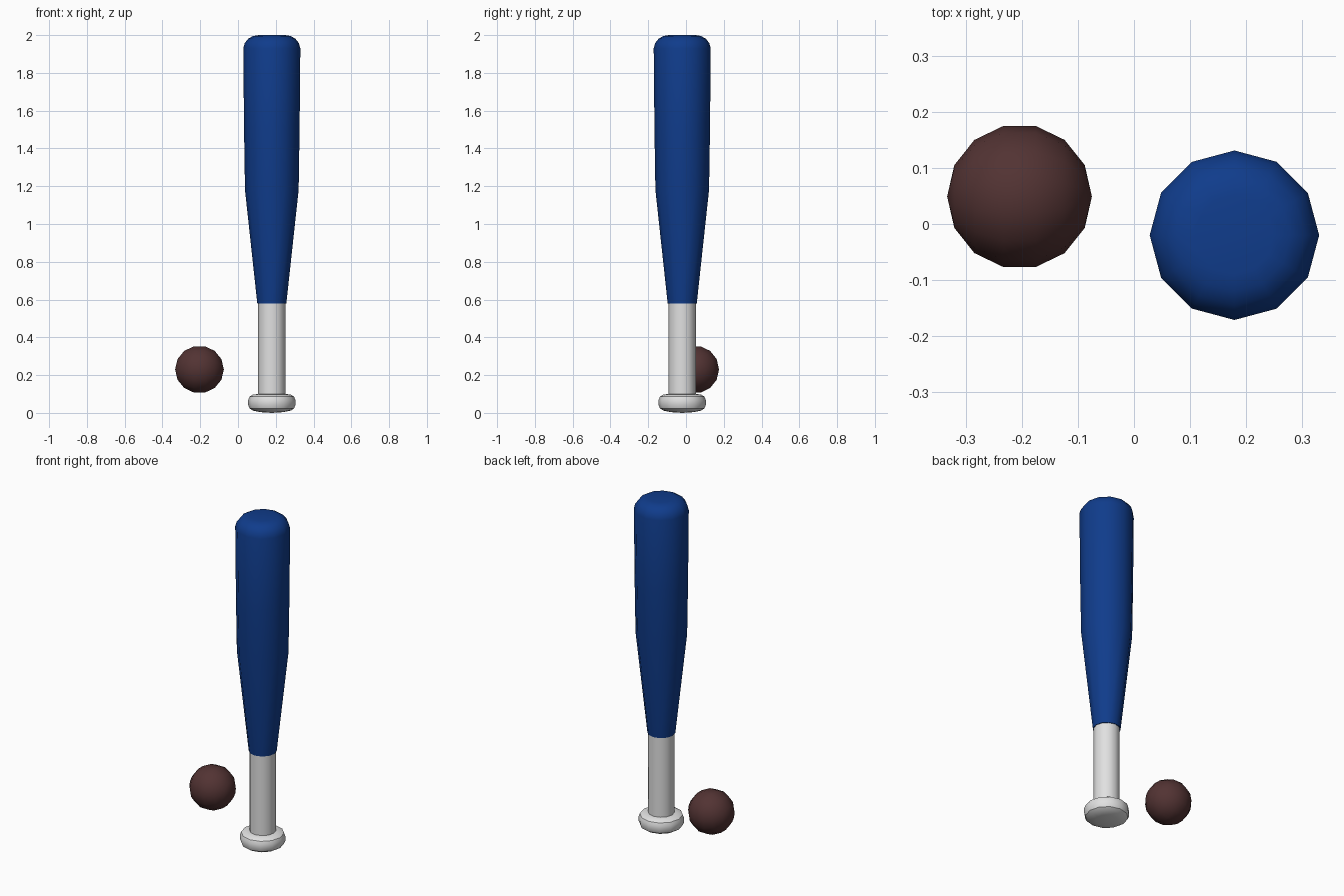
import bpy, bmesh, math
from mathutils import Matrix

if "Cube" in bpy.data.objects:
    bpy.data.objects.remove(bpy.data.objects["Cube"])


def material(name, rgb):
    m = bpy.data.materials.new(name)
    m.diffuse_color = (*rgb, 1.0)
    m.use_nodes = True
    m.node_tree.nodes["Principled BSDF"].inputs["Base Color"].default_value = m.diffuse_color
    return m


def finish(bm, name, mat, location, angle):
    bmesh.ops.recalc_face_normals(bm, faces=bm.faces)
    mesh = bpy.data.meshes.new(name)
    bm.to_mesh(mesh)
    bm.free()
    mesh.materials.append(mat)
    mesh.shade_smooth()
    mesh.set_sharp_from_angle(angle=math.radians(angle))
    ob = bpy.data.objects.new(name, mesh)
    ob.location = location
    bpy.context.collection.objects.link(ob)
    return ob


def lathe(name, profile, mat, location, angle, sides=12):
    """Spin (radius, height) points round z."""
    bm = bmesh.new()
    verts = [bm.verts.new((r, 0, z)) for r, z in profile]
    edges = [bm.edges.new(pair) for pair in zip(verts, verts[1:])]
    bmesh.ops.spin(bm, geom=verts + edges, cent=(0, 0, 0), axis=(0, 0, 1),
                   angle=2 * math.pi, steps=sides, use_duplicate=False)
    bmesh.ops.remove_doubles(bm, verts=bm.verts, dist=0.0005)
    return finish(bm, name, mat, location, angle)


blue = material("deep blue", (0.005, 0.045, 0.26))
grey = material("light grey", (0.75, 0.75, 0.75))
brown = material("dark brown", (0.085, 0.033, 0.033))

bat_at = (0.179, -0.02, 0)

# Handle with rounded knob
lathe("bat_handle", [
    (0, 0), (0.06, 0.004), (0.1, 0.012), (0.118, 0.024), (0.125, 0.042),
    (0.125, 0.068), (0.118, 0.086), (0.1, 0.097), (0.073, 0.1), (0.073, 0.58),
], grey, bat_at, 34)

# Tapered barrel with rounded tip
lathe("bat_barrel", [
    (0.073, 0.58), (0.077, 0.58), (0.142, 1.18), (0.147, 1.5), (0.151, 1.93),
    (0.143, 1.958), (0.125, 1.981), (0.1, 1.995), (0.07, 2.0), (0, 2.0),
], blue, bat_at, 60)

# Ball, poles lying along x
bm = bmesh.new()
bmesh.ops.create_uvsphere(bm, u_segments=14, v_segments=7, radius=0.129,
                          matrix=Matrix.Rotation(math.pi / 2, 4, 'Y'))
# Put a corner of the ball's rings on the y axis
if max(v.co.z for v in bm.verts) > max(v.co.y for v in bm.verts):
    bmesh.ops.rotate(bm, verts=bm.verts, cent=(0, 0, 0),
                     matrix=Matrix.Rotation(math.pi / 2, 3, 'X'))
finish(bm, "ball", brown, (-0.204, 0.049, 0.23), 60)
